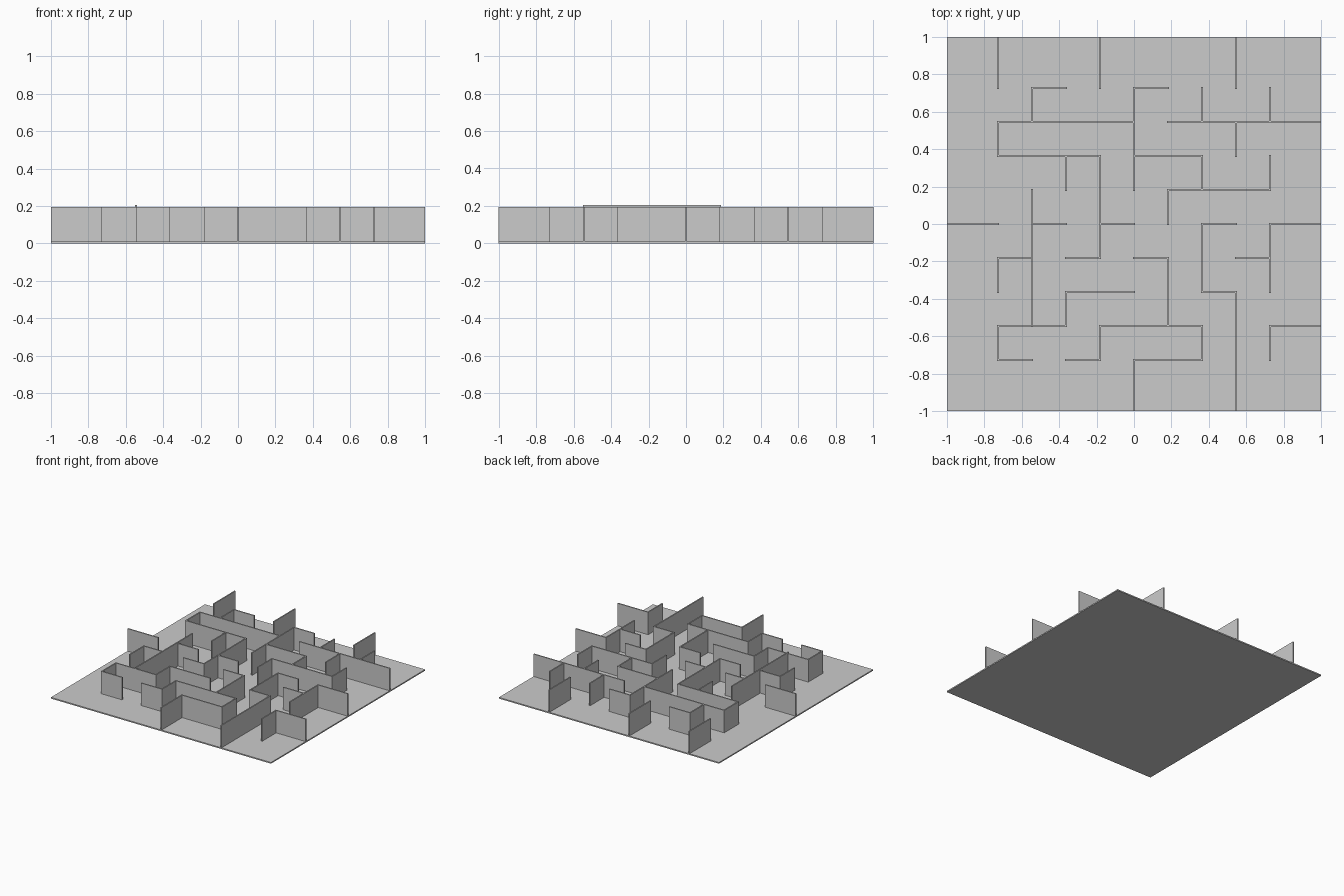
import bpy

if "Cube" in bpy.data.objects:
    bpy.data.objects.remove(bpy.data.objects["Cube"])

G = 2 / 11      # maze cell size
T = 0.005       # half wall thickness
BASE = 0.01     # floor thickness
TOP = 0.194     # wall top


def box(name, x0, x1, y0, y1, z0, z1):
    bpy.ops.mesh.primitive_cube_add(
        size=1, location=((x0 + x1) / 2, (y0 + y1) / 2, (z0 + z1) / 2))
    o = bpy.context.object
    o.name = name
    o.scale = (x1 - x0, y1 - y0, z1 - z0)
    bpy.ops.object.transform_apply(location=False, rotation=False, scale=True)
    return o


def span(a, b):
    # wall run in metres, kept inside the floor edge
    return max(-1, a * G - T), min(1, b * G + T)


# walls along y: column -> runs (from, to) in cells
COLUMNS = {
    -4: ["-2 -1", "-4 -3", "2 3", "4 5.5"],
    -3: ["-3 1", "3 4"],
    -2: ["-3 -2", "1 2"],
    -1: ["-4 -3", "-1 2", "4 5.5"],
    0: ["-5.5 -4", "1 4"],
    1: ["-3 -1", "0 1"],
    2: ["-4 -3", "-2 0", "1 2", "3 4"],
    3: ["-5.5 -2", "2 3", "4 5.5"],
    4: ["-4 -3", "-2 0", "1 2", "3 4"],
}

# walls along x: row -> runs (from, to) in cells
ROWS = {
    4: ["-3 -2", "0 1"],
    3: ["-4 0", "1 5.5"],
    2: ["-4 -1", "0 2"],
    1: ["1 4"],
    0: ["-5.5 -4", "-3 -2", "-1 0", "2 3", "4 5.5"],
    -1: ["-4 -3", "-2 -1", "0 1", "3 4"],
    -2: ["-2 0", "2 3"],
    -3: ["-4 -2", "-1 2", "4 5.5"],
    -4: ["-4 -3", "-2 -1", "0 2"],
}

# floor
box("floor", -1, 1, -1, 1, 0, BASE)

# lengthwise walls, one of them slightly taller
for col, runs in COLUMNS.items():
    for run in runs:
        a, b = span(*map(float, run.split()))
        top = 0.205 if (col, run) == (-3, "-3 1") else TOP
        box("wall_lengthwise", col * G - T, col * G + T, a, b, BASE, top)

# crosswise walls
for row, runs in ROWS.items():
    for run in runs:
        a, b = span(*map(float, run.split()))
        box("wall_crosswise", a, b, row * G - T, row * G + T, BASE, TOP)
